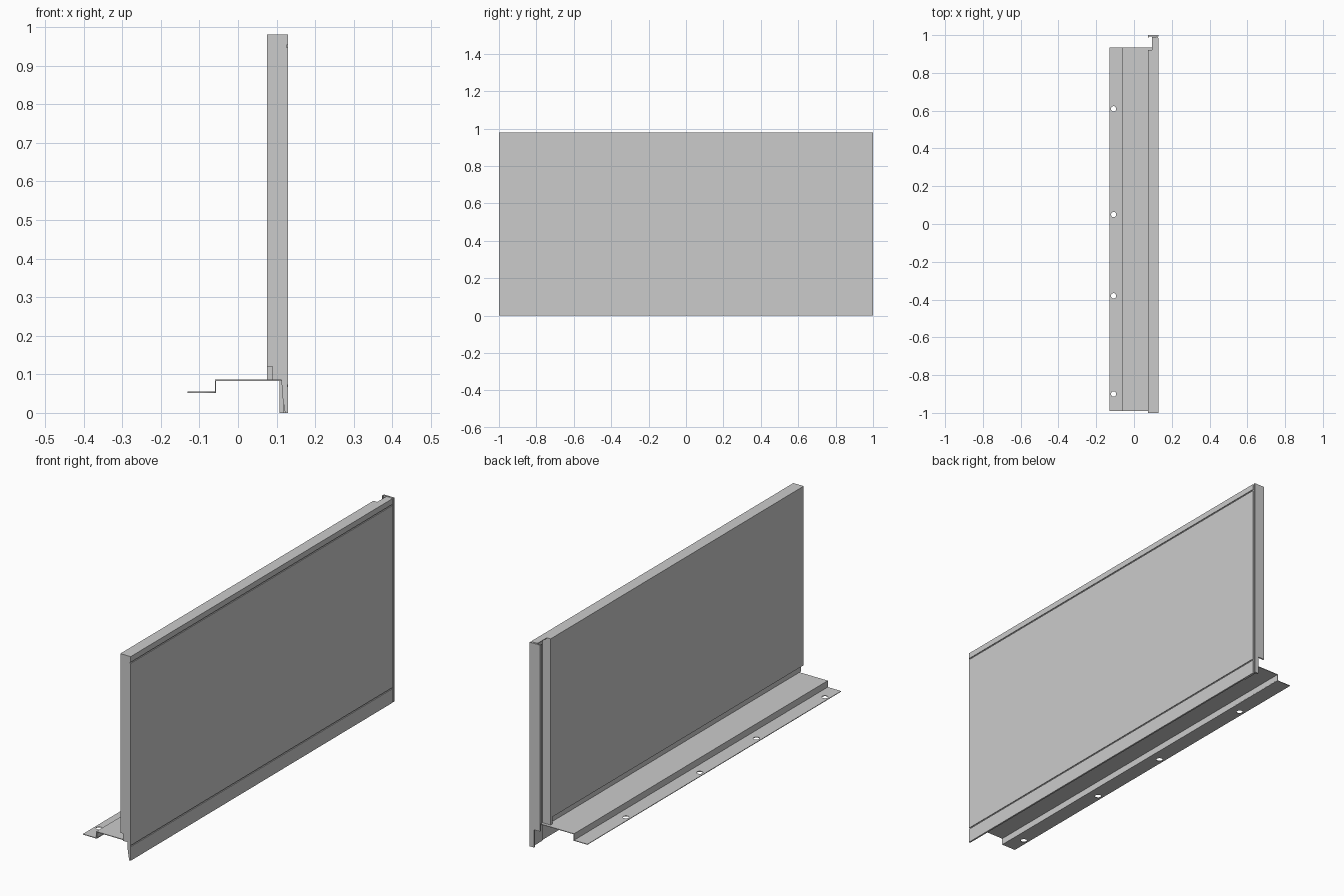
import bpy
from math import sin, cos, tau

if "Cube" in bpy.data.objects:
    bpy.data.objects.remove(bpy.data.objects["Cube"])

T = 0.003  # sheet thickness


def new_object(name, data):
    ob = bpy.data.objects.new(name, data)
    bpy.context.collection.objects.link(ob)
    return ob


def extrude_y(name, profile, y0, y1):
    """Prism from an (x, z) outline, running from y0 to y1."""
    n = len(profile)
    verts = [(x, y, z) for y in (y0, y1) for x, z in profile]
    faces = [tuple(range(n)), tuple(reversed(range(n, 2 * n)))]
    faces += [(i, i + n, (i + 1) % n + n, (i + 1) % n) for i in range(n)]
    me = bpy.data.meshes.new(name)
    me.from_pydata(verts, [], faces)
    me.validate()
    import bmesh
    bm = bmesh.new()
    bm.from_mesh(me)
    bmesh.ops.recalc_face_normals(bm, faces=bm.faces)
    bm.to_mesh(me)
    bm.free()
    return new_object(name, me)


def box(name, x0, x1, y0, y1, z0, z1):
    return extrude_y(name, [(x0, z0), (x1, z0), (x1, z1), (x0, z1)], y0, y1)


def groove(z):
    """Shallow shadow line across the outer face."""
    return [(0.13, z - 0.003), (0.126, z - 0.003), (0.126, z + 0.003), (0.13, z + 0.003)]


# Outer sheet with skirt and two horizontal grooves
outer = [(0.13, 0.0)] + groove(0.07) + groove(0.95) + [(0.13, 0.98), (0.122, 0.98), (0.122, 0.0)]
extrude_y("outer_sheet", outer, -1.0, 0.986)

# Panel body with a rebate along the bottom of the inner face
body = [(0.122, 0.085), (0.122, 0.98), (0.075, 0.98), (0.075, 0.12), (0.09, 0.12), (0.09, 0.085)]
extrude_y("panel_body", body, -1.0, 0.905)
box("rear_return", 0.075, 0.122, 0.905, 0.92, 0.085, 0.98)

# Rear edge: channel cap, end flange with lip, skirt end
box("channel_cap", 0.095, 0.123, 0.92, 0.99, 0.98 - T, 0.98)
box("channel_back", 0.118, 0.126, 0.92, 0.995, 0.0, 0.979)
box("end_flange", 0.075, 0.13, 0.993, 1.0, 0.085, 0.98)
box("end_flange_lip", 0.075, 0.078, 0.986, 0.994, 0.12, 0.98)
box("skirt_end", 0.108, 0.13, 0.993, 1.0, 0.0, 0.086)

# Tapered gusset closing the front end of the skirt
extrude_y("skirt_gusset", [(0.113, 0.086), (0.114, 0.05), (0.122, 0.0), (0.128, 0.0), (0.128, 0.086)],
          -1.0, -0.995)

# Stepped base shelf
shelf = [(0.123, 0.086), (-0.06, 0.086), (-0.06, 0.052), (-0.06 + T, 0.052),
         (-0.06 + T, 0.086 - T), (0.123, 0.086 - T)]
extrude_y("base_shelf", shelf, -0.99, 0.935)

# Mounting flange with bolt holes, as a filled flat curve
curve = bpy.data.curves.new("mounting_flange", 'CURVE')
curve.dimensions = '2D'
curve.fill_mode = 'BOTH'
curve.extrude = T / 2


def add_loop(points):
    sp = curve.splines.new('POLY')
    sp.points.add(len(points) - 1)
    for p, (x, y) in zip(sp.points, points):
        p.co = (x, y, 0, 1)
    sp.use_cyclic_u = True


add_loop([(-0.131, -0.99), (-0.057, -0.99), (-0.057, 0.935), (-0.131, 0.935)])
for y in (-0.90, -0.38, 0.05, 0.61):
    add_loop([(-0.108 + 0.014 * cos(tau * i / 24), y + 0.014 * sin(tau * i / 24)) for i in range(24)])
new_object("mounting_flange", curve).location.z = 0.0535
